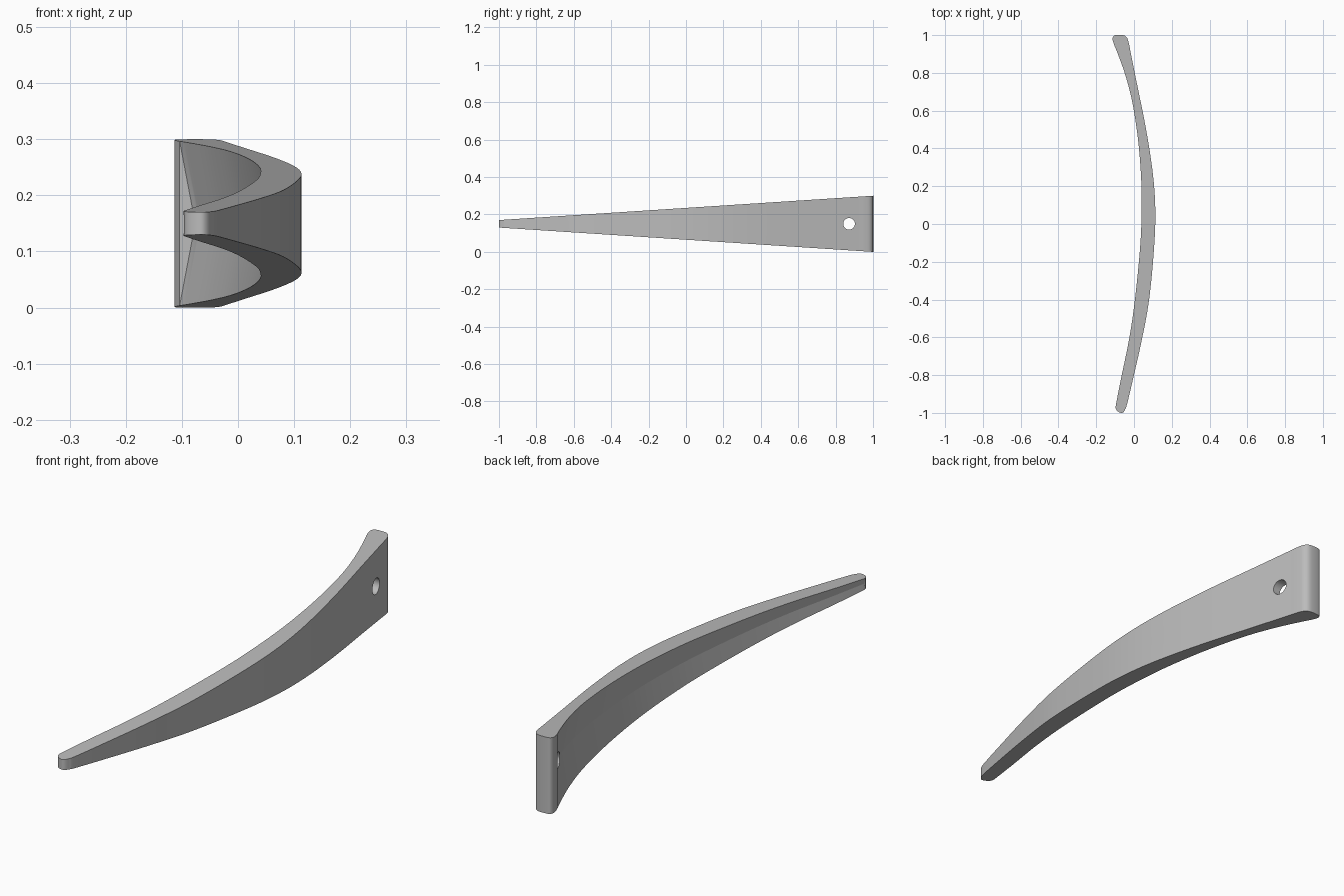
import bpy, bmesh, math
from mathutils import Vector

cube = bpy.data.objects.get("Cube")
if cube:
    bpy.data.objects.remove(cube, do_unlink=True)

MID = 0.15      # height of the centre line
GROOVE = 0.19   # groove depth per unit of half height


def half_height(y):
    return 0.085 + 0.065 * y


def spline(points, steps=6):
    """Smooth path through the points, ends included."""
    p = [Vector(q) for q in points]
    p = [2 * p[0] - p[1]] + p + [2 * p[-1] - p[-2]]
    out = []
    for a, b, c, d in zip(p, p[1:], p[2:], p[3:]):
        for i in range(steps):
            t = i / steps
            out.append(0.5 * (2 * b + (c - a) * t + (2 * a - 5 * b + 4 * c - d) * t ** 2
                              + (3 * b - a - 3 * c + d) * t ** 3))
    return out + [p[-2]]


# Plan outline: grooved inner side, then tip, outer side and wide end
inner = spline([(-.104, .945), (-.09, .912), (-.048, .795), (-.01, .65), (.021, .45),
                (.038, .24), (.04, .05), (.032, -.13), (.005, -.4), (-.026, -.61),
                (-.069, -.82), (-.095, -.954), (-.097, -.975)])
outer = spline([(-.097, -.975), (-.09, -.989), (-.07, -1), (-.057, -.997), (-.047, -.982),
                (-.037, -.954), (-.005, -.82), (.042, -.61), (.08, -.4), (.106, -.13),
                (.113, .07), (.1, .265), (.064, .5), (.01, .77), (-.018, .91),
                (-.028, .96), (-.038, .987), (-.058, 1), (-.097, 1), (-.11, .993),
                (-.113, .975), (-.104, .945)])

# Tapered body: each outline point gives a top, middle and bottom vertex
bm = bmesh.new()
columns = []
for path, depth in ((inner, GROOVE), (outer[1:], 0)):
    for x, y in path:
        h = half_height(y)
        columns.append([bm.verts.new((x + dx, y, MID + z))
                        for dx, z in ((0, h), (depth * h, 0), (0, -h))])
for a, b in zip(columns, columns[1:] + columns[:1]):
    for k in (0, 1):
        bm.faces.new((a[k], a[k + 1], b[k + 1], b[k]))
bm.faces.new([c[0] for c in columns])
bm.faces.new([c[2] for c in reversed(columns)])
bmesh.ops.remove_doubles(bm, verts=bm.verts, dist=1e-5)
bmesh.ops.recalc_face_normals(bm, faces=bm.faces)
mesh = bpy.data.meshes.new("curved_blade")
bm.to_mesh(mesh)
bm.free()
blade = bpy.data.objects.new("curved_blade", mesh)
bpy.context.collection.objects.link(blade)

# Material
grey = bpy.data.materials.new("plain_grey")
grey.use_nodes = True
grey.diffuse_color = (0.5, 0.5, 0.5, 1)
grey.node_tree.nodes["Principled BSDF"].inputs["Base Color"].default_value = (0.5, 0.5, 0.5, 1)
mesh.materials.append(grey)

# Mounting hole through the wide end
bpy.ops.mesh.primitive_cylinder_add(vertices=32, radius=0.031, depth=0.6,
                                    location=(0, 0.872, MID),
                                    rotation=(0, math.pi / 2, 0))
cutter = bpy.context.object
cutter.name = "hole_cutter"
cutter.hide_render = True
cutter.data.materials.append(grey)
cut = blade.modifiers.new("mounting_hole", 'BOOLEAN')
cut.operation = 'DIFFERENCE'
cut.solver = 'EXACT'
cut.object = cutter

bpy.ops.object.select_all(action='DESELECT')
blade.select_set(True)
bpy.context.view_layer.objects.active = blade
bpy.ops.object.modifier_apply(modifier=cut.name)
bpy.data.objects.remove(cutter, do_unlink=True)
bpy.ops.object.shade_smooth_by_angle(angle=math.radians(20))
